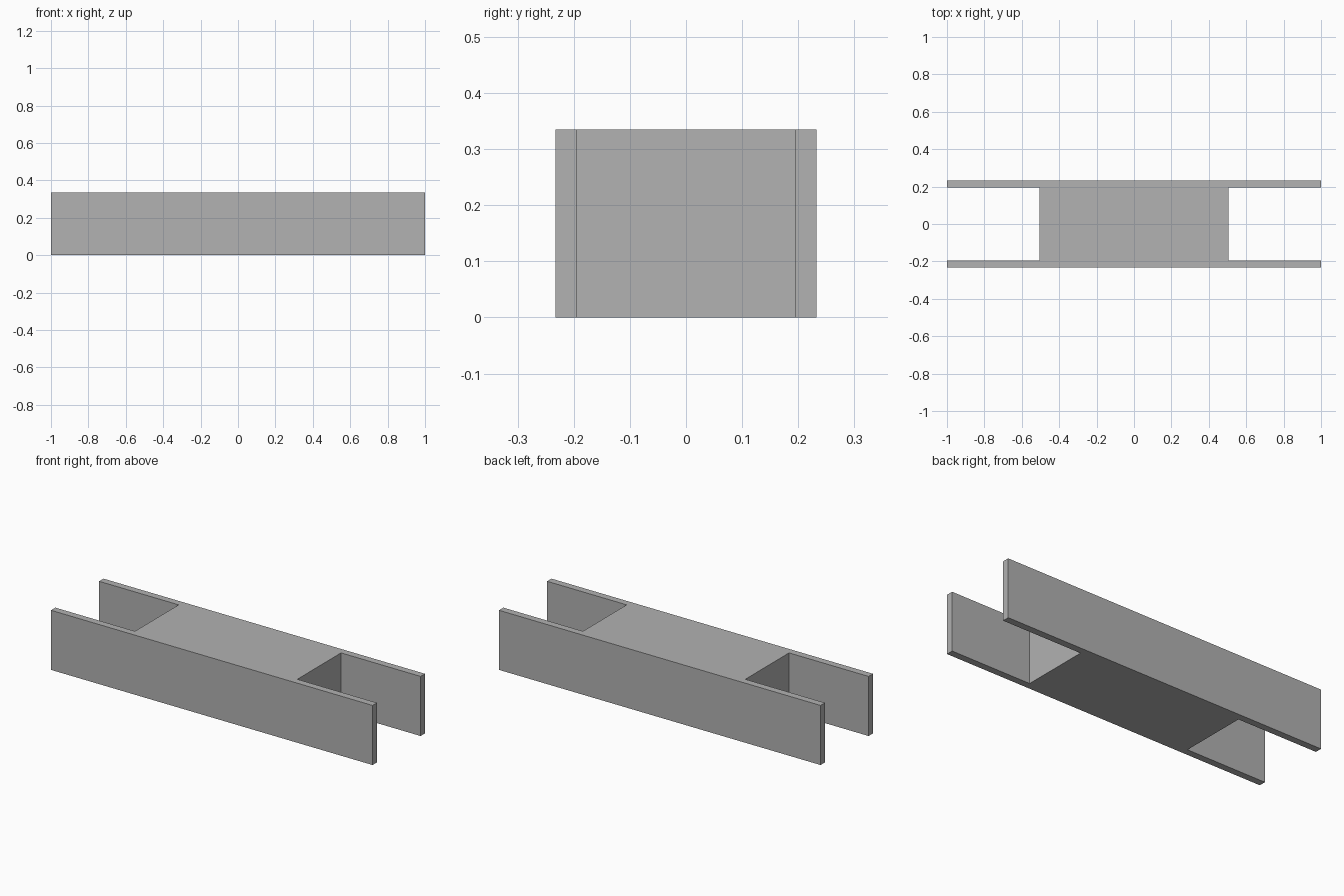
import bpy
import bmesh

cube = bpy.data.objects.get("Cube")
if cube:
    bpy.data.objects.remove(cube, do_unlink=True)

HALF_LENGTH, HALF_WIDTH, HEIGHT = 1.0, 0.233, 0.335
HALF_BLOCK, HALF_GAP = 0.505, 0.194

# Single grey material
grey = bpy.data.materials.new("plain_grey")
grey.use_nodes = True
colour = (0.445, 0.445, 0.445, 1)
grey.diffuse_color = colour
grey.node_tree.nodes["Principled BSDF"].inputs["Base Color"].default_value = colour

# One quarter of the H-shaped outline, mirrored into all four quadrants
quarter = [(HALF_BLOCK, HALF_GAP), (HALF_LENGTH, HALF_GAP), (HALF_LENGTH, HALF_WIDTH)]
outline = (quarter
           + [(-x, y) for x, y in reversed(quarter)]
           + [(-x, -y) for x, y in quarter]
           + [(x, -y) for x, y in reversed(quarter)])

# Solid block with two side rails, extruded from the outline
bm = bmesh.new()
base = bm.faces.new([bm.verts.new((x, y, 0)) for x, y in outline])
result = bmesh.ops.extrude_face_region(bm, geom=[base], use_keep_orig=True)
top = [v for v in result["geom"] if isinstance(v, bmesh.types.BMVert)]
bmesh.ops.translate(bm, verts=top, vec=(0, 0, HEIGHT))
bmesh.ops.recalc_face_normals(bm, faces=bm.faces)

mesh = bpy.data.meshes.new("railed_block")
bm.to_mesh(mesh)
bm.free()
mesh.materials.append(grey)
block = bpy.data.objects.new("railed_block", mesh)
bpy.context.collection.objects.link(block)
